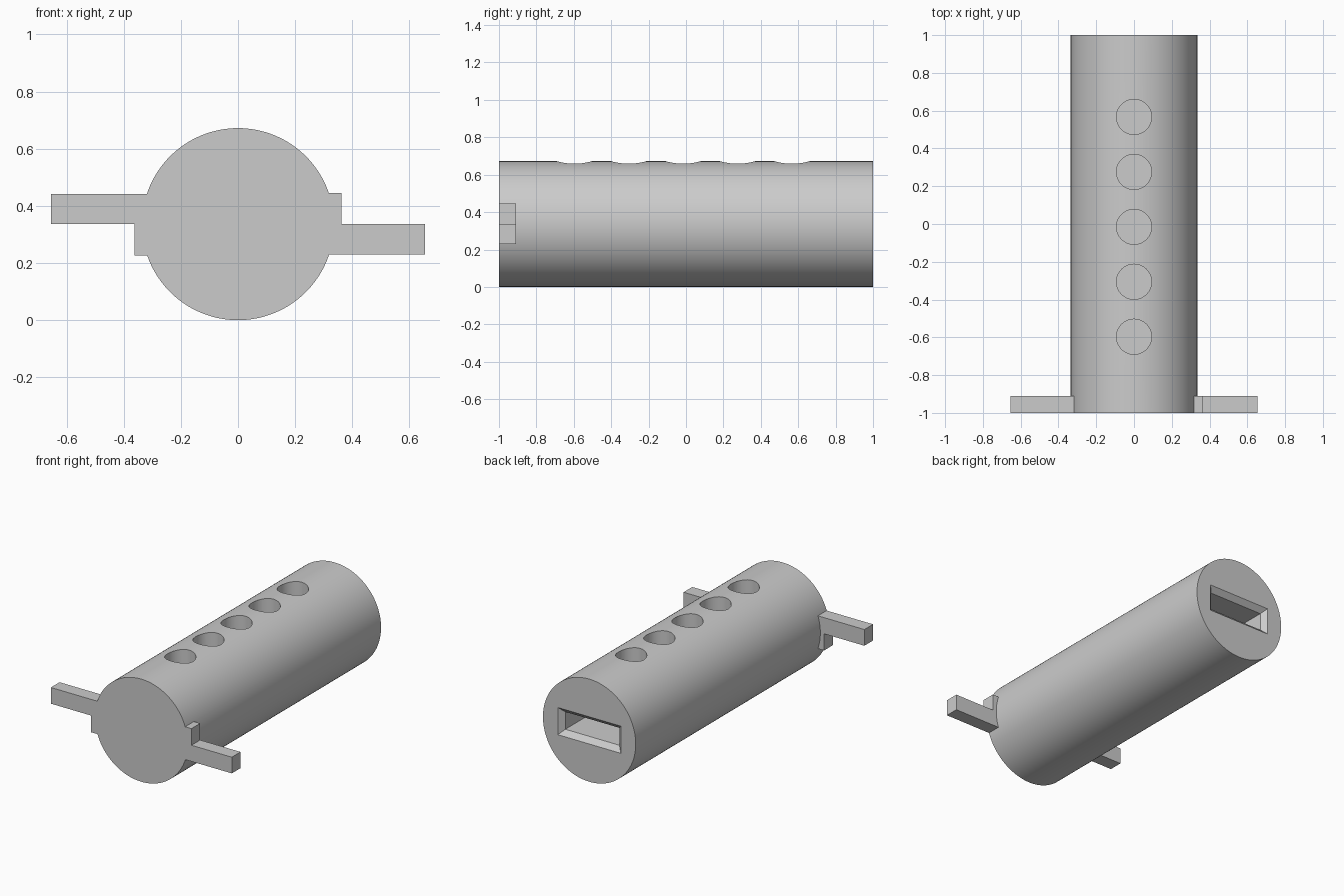
import bpy, bmesh, math
from mathutils import Matrix

cube = bpy.data.objects.get("Cube")
if cube:
    bpy.data.objects.remove(cube, do_unlink=True)

R = 0.336          # tube radius, also the height of its axis
SLOT_X, SLOT_Z = 0.228, 0.089
BEVEL = 0.032

grey = bpy.data.materials.new("plain_grey")
grey.use_nodes = True
color = (0.6, 0.6, 0.6, 1)
grey.diffuse_color = color
grey.node_tree.nodes["Principled BSDF"].inputs["Base Color"].default_value = color


def make(name, bm):
    bmesh.ops.recalc_face_normals(bm, faces=bm.faces)
    mesh = bpy.data.meshes.new(name)
    bm.to_mesh(mesh)
    bm.free()
    mesh.materials.append(grey)
    obj = bpy.data.objects.new(name, mesh)
    bpy.context.collection.objects.link(obj)
    return obj


def cylinder(name, radius, length, matrix, sides):
    bm = bmesh.new()
    bmesh.ops.create_cone(bm, cap_ends=True, segments=sides, radius1=radius,
                          radius2=radius, depth=length, matrix=matrix)
    return make(name, bm)


def loft(name, rings):
    """Solid through a series of rings with equal point counts."""
    bm = bmesh.new()
    loops = [[bm.verts.new(p) for p in ring] for ring in rings]
    n = len(loops[0])
    for a, b in zip(loops, loops[1:]):
        for i in range(n):
            j = (i + 1) % n
            bm.faces.new((a[i], a[j], b[j], b[i]))
    bm.faces.new(loops[0])
    bm.faces.new(loops[-1])
    return make(name, bm)


def combine(target, tool, operation):
    mod = target.modifiers.new(tool.name, 'BOOLEAN')
    mod.operation = operation
    mod.solver = 'EXACT'
    mod.object = tool
    bpy.context.view_layer.objects.active = target
    bpy.ops.object.modifier_apply(modifier=mod.name)
    bpy.data.objects.remove(tool, do_unlink=True)


# Main tube, lying along y
body = cylinder("tube_body", R, 2, Matrix.Translation((0, 0, R)) @
                Matrix.Rotation(math.pi / 2, 4, 'X'), 128)

# Stepped lugs at the front, each the other's half turn
profile = [(0.2, -0.106), (0.655, -0.106), (0.655, 0), (0.363, 0),
           (0.363, 0.109), (0.2, 0.109)]
for side, name in ((1, "left_lug"), (-1, "right_lug")):
    rings = [[(side * x, y, R + side * z) for x, z in profile]
             for y in (-1, -0.91)]
    combine(body, loft(name, rings), 'UNION')

# Rectangular slot in the back with a bevelled mouth
def slot_ring(y, inset):
    return [(sx * (SLOT_X - inset), y, R + sz * (SLOT_Z - inset))
            for sx, sz in ((-1, -1), (1, -1), (1, 1), (-1, 1))]

slot = loft("slot_cutter", [slot_ring(1 + BEVEL, -BEVEL),
                            slot_ring(1 - BEVEL, BEVEL),
                            slot_ring(-0.85, BEVEL)])
combine(body, slot, 'DIFFERENCE')

# Row of round holes down into the slot
for i in range(5):
    y = -0.597 + i * 0.291
    hole = cylinder("hole_cutter", 0.093, 0.5,
                    Matrix.Translation((0, y, R + 0.25)), 48)
    combine(body, hole, 'DIFFERENCE')

# Smooth tube with crisp edges
bpy.ops.object.select_all(action='DESELECT')
body.select_set(True)
bpy.context.view_layer.objects.active = body
bpy.ops.object.shade_smooth_by_angle(angle=math.radians(30))
